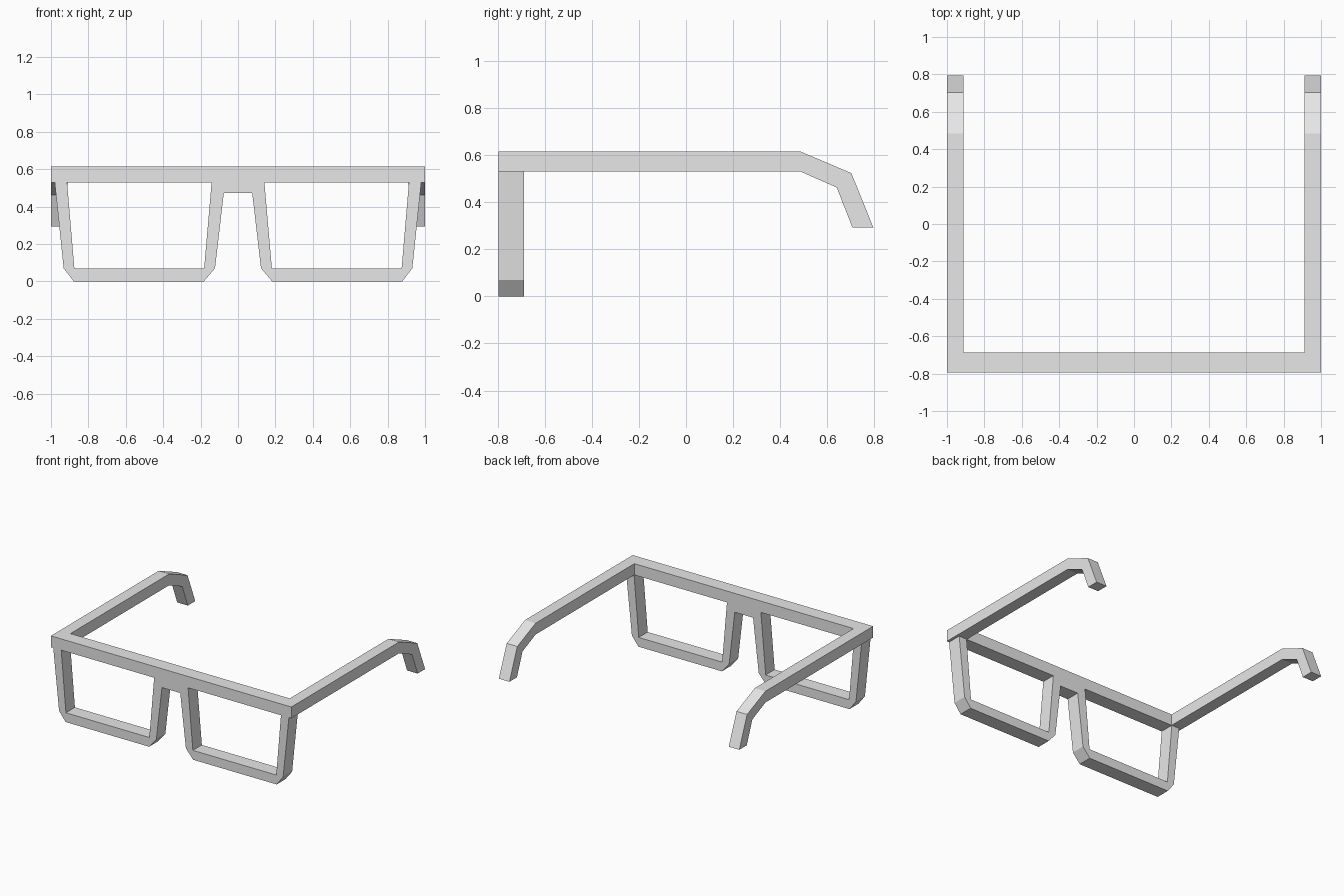
import bpy, bmesh
from mathutils import Vector

if "Cube" in bpy.data.objects:
    bpy.data.objects.remove(bpy.data.objects["Cube"])

grey = bpy.data.materials.new("light_grey")
grey.diffuse_color = (0.8, 0.8, 0.8, 1)
grey.use_nodes = True
grey.node_tree.nodes["Principled BSDF"].inputs["Base Color"].default_value = grey.diffuse_color


def prism(name, loops, place, depth):
    """Fill closed 2D loops (inner loops become holes) and extrude by depth."""
    bm = bmesh.new()
    for loop in loops:
        vs = [bm.verts.new(place(a, b)) for a, b in loop]
        for i, v in enumerate(vs):
            bm.edges.new((v, vs[(i + 1) % len(vs)]))
    bmesh.ops.triangle_fill(bm, use_beauty=True, edges=bm.edges[:])
    ext = bmesh.ops.extrude_face_region(bm, geom=bm.faces[:], use_keep_orig=True)
    moved = [g for g in ext["geom"] if isinstance(g, bmesh.types.BMVert)]
    bmesh.ops.translate(bm, verts=moved, vec=Vector(depth))
    bmesh.ops.recalc_face_normals(bm, faces=bm.faces[:])
    mesh = bpy.data.meshes.new(name)
    bm.to_mesh(mesh)
    bm.free()
    mesh.materials.append(grey)
    obj = bpy.data.objects.new(name, mesh)
    bpy.context.collection.objects.link(obj)
    return obj


def flip(points):
    return [(-a, b) for a, b in reversed(points)]


FRONT, BACK = -0.795, -0.688

# front frame: brow bar, bridge and both rims in one outline with two lens holes
half = [(1, 0.615), (1, 0.53), (0.98, 0.53), (0.932, 0.07), (0.878, 0),
        (0.183, 0), (0.123, 0.07), (0.076, 0.473)]
hole = [(0.914, 0.53), (0.875, 0.07), (0.181, 0.07), (0.141, 0.53)]
prism("front_frame", [half + flip(half), hole, flip(hole)],
      lambda x, z: (x, FRONT, z), (0, BACK - FRONT, 0))

# temple arms, bent down behind the ears
arm = [(BACK, 0.615), (0.485, 0.615), (0.702, 0.523), (0.795, 0.293),
       (0.706, 0.293), (0.64, 0.462), (0.485, 0.53), (BACK, 0.53)]
for name, x in (("left_temple", -1.0), ("right_temple", 0.912)):
    prism(name, [arm], lambda y, z: (x, y, z), (0.088, 0, 0))
